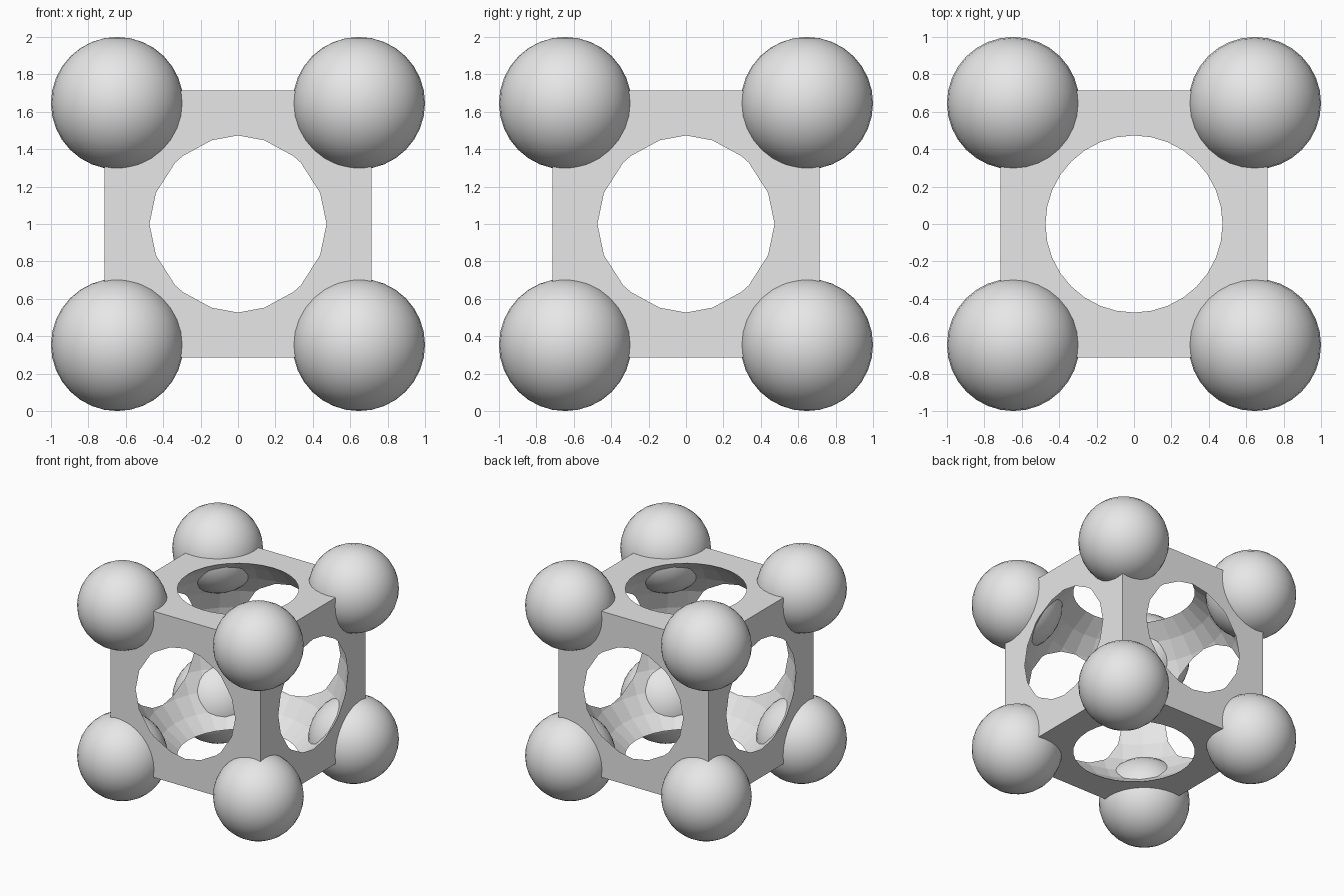
import bpy
from itertools import product

HALF = 0.714          # half width of the cube frame
CAVITY = 0.857        # radius of the hollow inside it
BALL = 0.354          # radius of each corner ball
OFFSET = 1 - BALL     # distance of ball centres from the middle
CENTRE = (0, 0, 1)

default = bpy.data.objects.get("Cube")
if default:
    bpy.data.objects.remove(default, do_unlink=True)

# One plain grey
grey = bpy.data.materials.new("plain_grey")
grey.use_nodes = True
colour = (0.8, 0.8, 0.8, 1)
grey.diffuse_color = colour
for node in grey.node_tree.nodes:
    if node.type == 'BSDF_PRINCIPLED':
        node.inputs["Base Color"].default_value = colour


def finish(name):
    obj = bpy.context.object
    obj.name = name
    obj.data.materials.append(grey)
    return obj


def sphere(name, radius, location):
    bpy.ops.mesh.primitive_uv_sphere_add(
        segments=32, ring_count=16, radius=radius, location=location)
    return finish(name)


# Cube frame, hollowed by a faceted sphere that breaks through all six sides
cutter = sphere("cavity_cutter", CAVITY, CENTRE)
cutter.hide_render = True
bpy.ops.mesh.primitive_cube_add(size=2 * HALF, location=CENTRE)
frame = finish("hollow_cube_frame")
cut = frame.modifiers.new("cavity", 'BOOLEAN')
cut.operation = 'DIFFERENCE'
cut.solver = 'EXACT'
cut.object = cutter
bpy.ops.object.modifier_apply(modifier=cut.name)
bpy.data.objects.remove(cutter, do_unlink=True)

# Smooth ball on each corner
for x, y, z in product((-1, 1), repeat=3):
    name = "_".join(("top" if z > 0 else "bottom",
                     "back" if y > 0 else "front",
                     "left" if x > 0 else "right", "ball"))
    sphere(name, BALL, (x * OFFSET, y * OFFSET, 1 + z * OFFSET))
    bpy.ops.object.shade_smooth()
